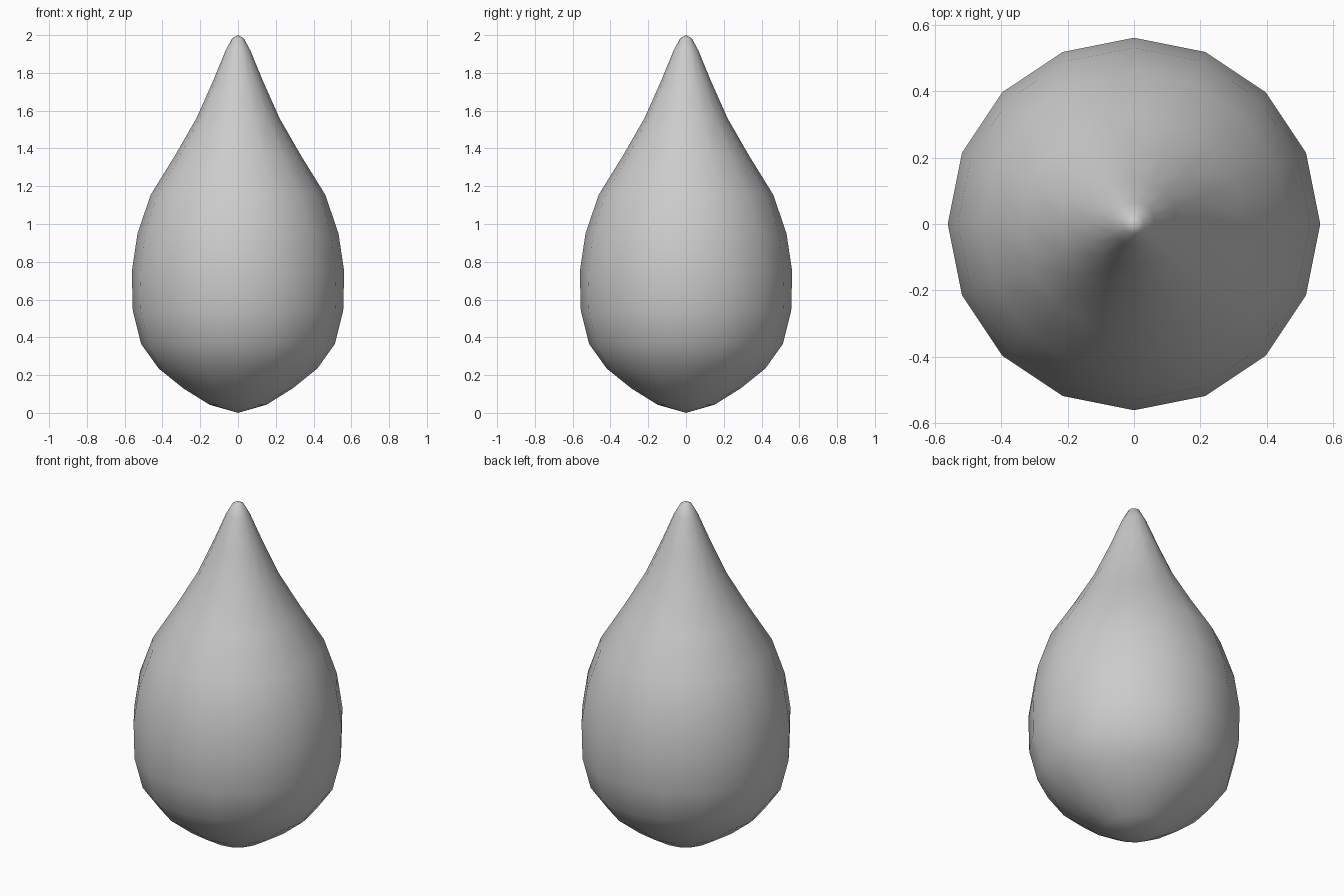
import bpy, bmesh, math

if "Cube" in bpy.data.objects:
    bpy.data.objects.remove(bpy.data.objects["Cube"])

SIDES = 16
# Teardrop profile (radius, height) between the two poles
profile = [(0.15, 0.043), (0.29, 0.13), (0.42, 0.235), (0.513, 0.365),
           (0.557, 0.54), (0.562, 0.75), (0.532, 0.95), (0.462, 1.155),
           (0.335, 1.36), (0.22, 1.56), (0.135, 1.75), (0.065, 1.92),
           (0.03, 1.984)]

bm = bmesh.new()
rings = []
for r, z in profile:
    rings.append([bm.verts.new((r * math.cos(2 * math.pi * i / SIDES),
                                r * math.sin(2 * math.pi * i / SIDES), z))
                  for i in range(SIDES)])
bottom = bm.verts.new((0, 0, 0))
tip = bm.verts.new((0, 0, 2))

# Body bands and pole fans
for i in range(SIDES):
    j = (i + 1) % SIDES
    for a, b in zip(rings, rings[1:]):
        bm.faces.new((a[i], a[j], b[j], b[i]))
    bm.faces.new((bottom, rings[0][j], rings[0][i]))
    bm.faces.new((tip, rings[-1][i], rings[-1][j]))

for f in bm.faces:
    f.smooth = True
bmesh.ops.recalc_face_normals(bm, faces=bm.faces)
mesh = bpy.data.meshes.new("teardrop")
bm.to_mesh(mesh)
bm.free()
bpy.context.collection.objects.link(bpy.data.objects.new("teardrop", mesh))
